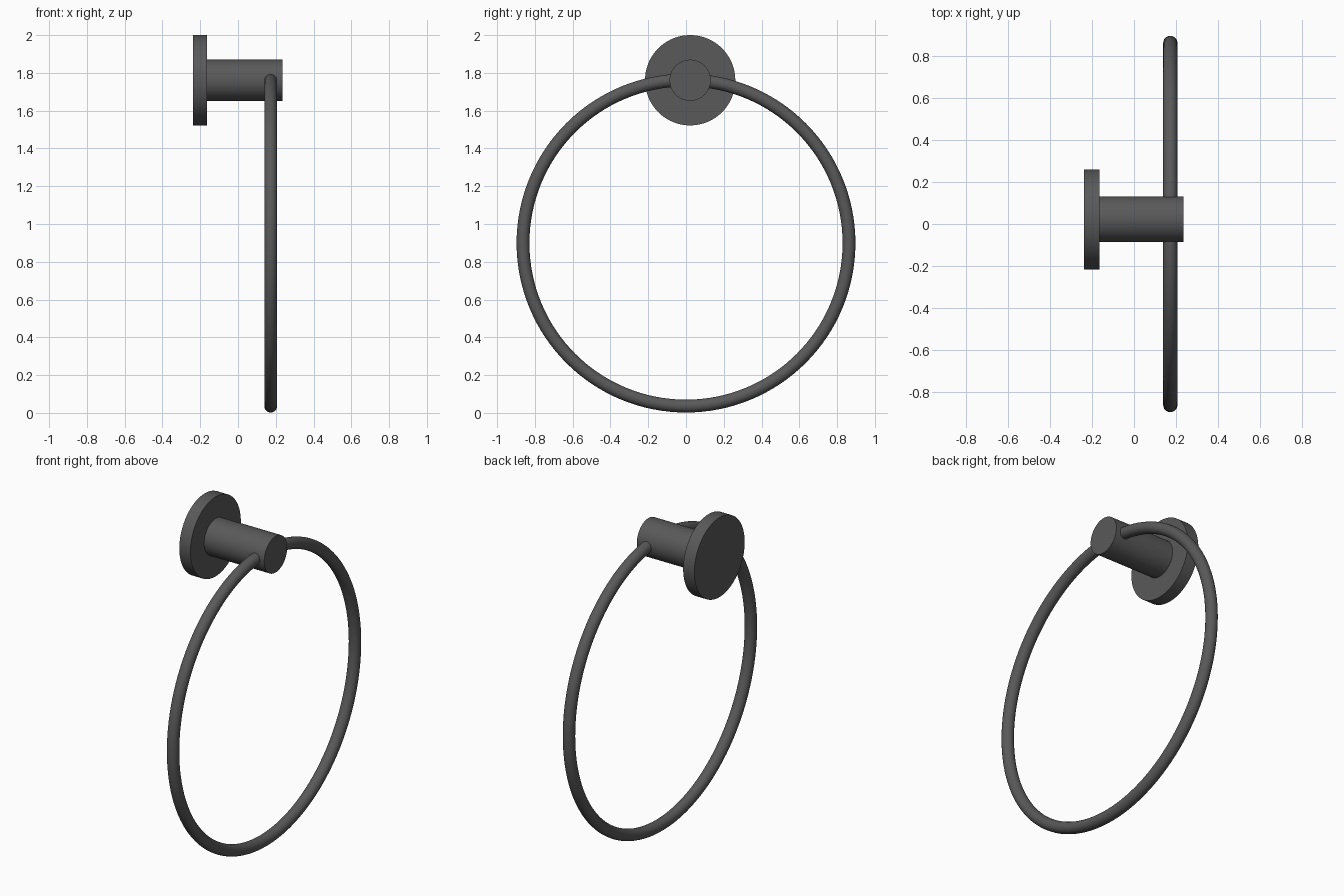
import bpy, math

if "Cube" in bpy.data.objects:
    bpy.data.objects.remove(bpy.data.objects["Cube"])

AXIS_Y, AXIS_Z = 0.022, 1.761


def finish(obj, name):
    obj.name = name
    obj.data.name = name
    bpy.ops.object.shade_smooth_by_angle(angle=math.radians(35))
    mat = bpy.data.materials.get("dark_metal") or bpy.data.materials.new("dark_metal")
    mat.diffuse_color = (0.1, 0.1, 0.1, 1)
    mat.use_nodes = True
    mat.node_tree.nodes["Principled BSDF"].inputs["Base Color"].default_value = mat.diffuse_color
    obj.data.materials.append(mat)


def disc(name, x0, x1, radius, sides=96):
    """Cylinder running along x on the mount axis."""
    bpy.ops.mesh.primitive_cylinder_add(
        vertices=sides, radius=radius, depth=x1 - x0,
        location=((x0 + x1) / 2, AXIS_Y, AXIS_Z), rotation=(0, math.pi / 2, 0))
    finish(bpy.context.object, name)


# Wall plate, post and the end cap that holds the ring
disc("wall_plate", -0.238, -0.164, 0.239)
disc("post", -0.164, 0.117, 0.109)
disc("end_cap", 0.117, 0.235, 0.109)

# Towel ring, passing through the end cap
bpy.ops.mesh.primitive_torus_add(
    major_segments=128, minor_segments=24, major_radius=0.863, minor_radius=0.034,
    location=(0.173, 0, 0.899), rotation=(0, math.pi / 2, 0))
finish(bpy.context.object, "towel_ring")
